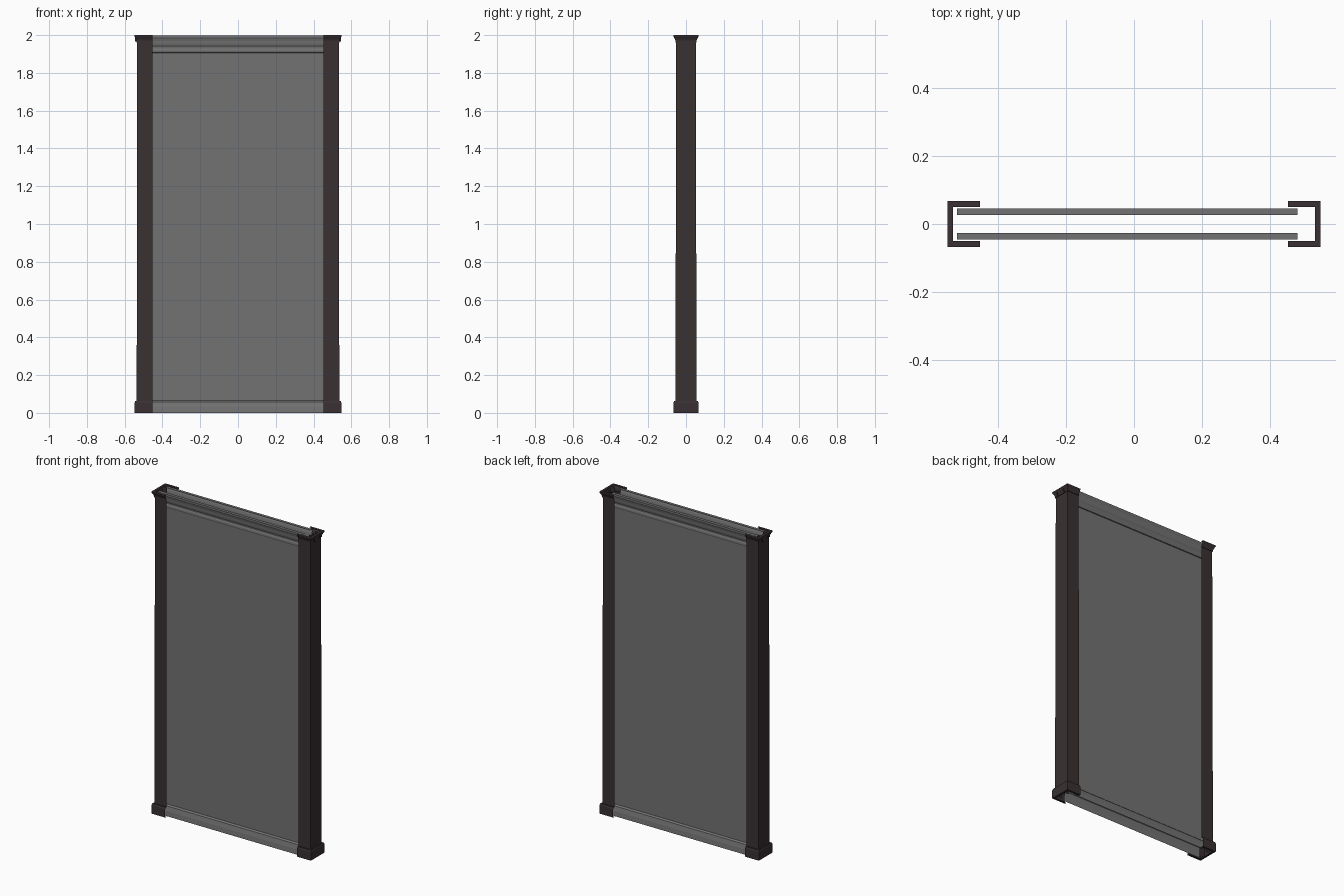
import bpy

if "Cube" in bpy.data.objects:
    bpy.data.objects.remove(bpy.data.objects["Cube"])


def material(name, rgba):
    m = bpy.data.materials.new(name)
    m.diffuse_color = rgba
    m.use_nodes = True
    m.node_tree.nodes["Principled BSDF"].inputs["Base Color"].default_value = m.diffuse_color
    return m


WOOD = material("dark_brown_wood", (0.041, 0.030, 0.032, 1.0))
GLASS = material("smoky_grey_panel", (0.17, 0.17, 0.17, 0.6))


def sheet(name, rows, mat, flip=False):
    """Skin a grid of points given as equal-length rows."""
    n = len(rows[0])
    verts = [p for row in rows for p in row]
    faces = []
    for r in range(len(rows) - 1):
        for i in range(n - 1):
            a = r * n + i
            f = (a, a + 1, a + n + 1, a + n)
            faces.append(f[::-1] if flip else f)
    me = bpy.data.meshes.new(name)
    me.from_pydata(verts, [], faces)
    me.materials.append(mat)
    ob = bpy.data.objects.new(name, me)
    bpy.context.collection.objects.link(ob)
    return ob


# Post outline heights and outward offsets: plinth, tapered shaft, flared capital
POST = [(0.0, 0.0), (0.0, 0.0135), (0.052, 0.0135), (0.062, 0.010),
        (0.062, 0.002), (1.962, -0.001), (1.962, 0.003), (1.972, 0.003),
        (1.978, 0.005), (1.986, 0.009), (1.993, 0.0135), (2.0, 0.0135),
        (2.0, -0.003)]

for side, s in (("left", -1), ("right", 1)):
    # C-shaped channel, open towards the panels
    rows = []
    for z, d in POST:
        x, y, inner = s * (0.5345 + d), 0.0535 + d, s * 0.453
        rows.append([(inner, -y, z), (x, -y, z), (x, y, z), (inner, y, z)])
    sheet(side + "_post", rows, WOOD, flip=s < 0)
    # small inner tabs at the top and bottom of the channel
    for where, z0, z1 in (("lower", 0.0, 0.055), ("upper", 1.965, 2.0)):
        for face, y in (("front", -0.028), ("back", 0.028)):
            sheet(f"{side}_{where}_{face}_tab",
                  [[(s * 0.508, y, z0), (s * 0.545, y, z0)],
                   [(s * 0.508, y, z1), (s * 0.545, y, z1)]],
                  WOOD, flip=(s * y > 0))

# Panel section: sloped skirting, flat field, bead and crown moulding
PANEL = [(0.046, 0.0), (0.043, 0.03), (0.036, 0.058), (0.029, 0.064),
         (0.027, 0.066), (0.027, 1.905), (0.032, 1.907), (0.034, 1.915),
         (0.033, 1.924), (0.030, 1.930), (0.031, 1.938), (0.036, 1.947),
         (0.038, 1.956), (0.039, 1.968), (0.042, 1.980), (0.046, 1.988),
         (0.046, 1.998), (0.027, 1.998)]

for name, s in (("front_panel", -1), ("back_panel", 1)):
    sheet(name, [[(-0.52, s * y, z), (0.48, s * y, z)] for y, z in PANEL],
          GLASS, flip=s > 0)
